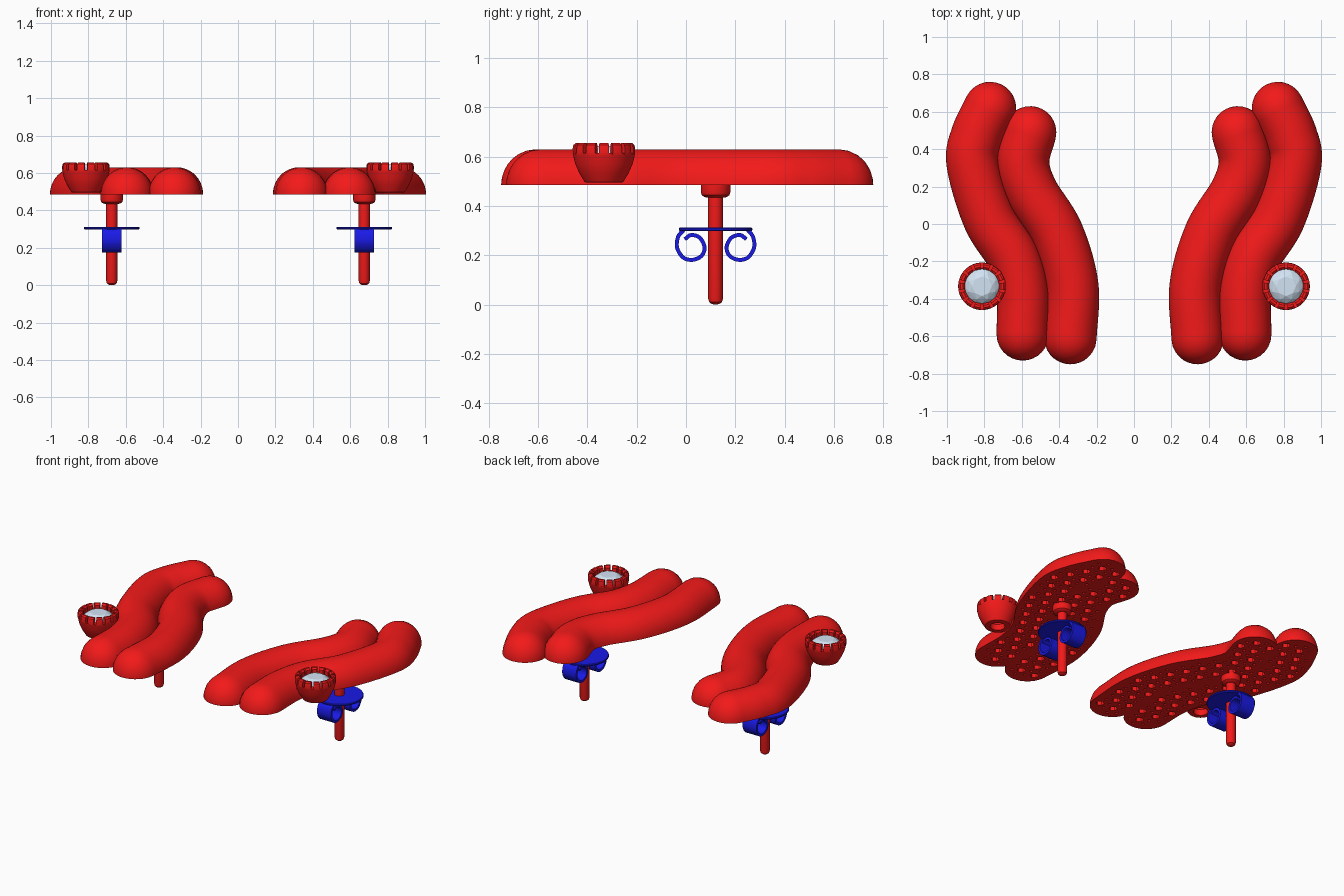
import bpy, bmesh, math
from mathutils import Vector

if "Cube" in bpy.data.objects:
    bpy.data.objects.remove(bpy.data.objects["Cube"])


def material(name, rgb):
    m = bpy.data.materials.new(name)
    m.diffuse_color = (*rgb, 1)
    m.use_nodes = True
    m.node_tree.nodes["Principled BSDF"].inputs["Base Color"].default_value = m.diffuse_color
    return m


RED = material("red", (0.9, 0.01, 0.01))
BLUE = material("blue", (0.01, 0.01, 0.8))
ICE = material("ice", (0.65, 0.77, 0.9))
BASE, R = 0.485, 0.14


def make(name, bm, mat):
    bmesh.ops.remove_doubles(bm, verts=bm.verts, dist=1e-4)
    bmesh.ops.recalc_face_normals(bm, faces=bm.faces)
    me = bpy.data.meshes.new(name)
    bm.to_mesh(me)
    bm.free()
    me.materials.append(mat)
    ob = bpy.data.objects.new(name, me)
    bpy.context.collection.objects.link(ob)
    return ob


def modify(ob, kind, **props):
    mod = ob.modifiers.new(kind.lower(), kind)
    for k, v in props.items():
        setattr(mod, k, v)
    bpy.ops.object.select_all(action='DESELECT')
    bpy.context.view_layer.objects.active = ob
    ob.select_set(True)
    bpy.ops.object.modifier_apply(modifier=mod.name)


def finish(ob, smooth=True):
    # mirror to the other earring of the pair
    modify(ob, 'MIRROR', use_clip=False, use_mirror_merge=False)
    if smooth:
        bpy.ops.object.shade_smooth_by_angle(angle=math.radians(35))


def spline(pts, n=10):
    p = [Vector(q) for q in pts]
    p = [2 * p[0] - p[1]] + p + [2 * p[-1] - p[-2]]
    out = []
    for a, b, c, d in zip(p, p[1:], p[2:], p[3:]):
        for i in range(n):
            t = i / n
            out.append(0.5 * (2 * b + (c - a) * t + (2 * a - 5 * b + 4 * c - d) * t * t
                              + (3 * b - a - 3 * c + d) * t ** 3))
    return out + [p[-2]]


def skin(bm, rings, closed=False, caps=True):
    vs = [[bm.verts.new(c) for c in r] for r in rings]
    n = len(vs[0])
    pairs = list(zip(vs, vs[1:])) + ([(vs[-1], vs[0])] if closed else [])
    for a, b in pairs:
        for i in range(n):
            j = (i + 1) % n
            bm.faces.new((a[i], a[j], b[j], b[i]))
    if caps and not closed:
        bm.faces.new(vs[0])
        bm.faces.new(vs[-1])


def lathe(bm, profile, cx, cy, a0=0.0, a1=math.tau, steps=48):
    full = a1 - a0 > 6.28
    angs = [a0 + (a1 - a0) * i / steps for i in range(steps if full else steps + 1)]
    skin(bm, [[(cx + r * math.cos(a), cy + r * math.sin(a), z) for r, z in profile]
              for a in angs], closed=full)


def half_tube(name, path):
    # half-round tube with domed ends and a flat underside
    t0 = (path[0] - path[1]).normalized()
    t1 = (path[-1] - path[-2]).normalized()
    arc = [math.radians(a) for a in (88, 78, 66, 54, 42, 30, 15)]
    st = [(path[0] + t0 * R * math.sin(a), -t0, math.cos(a)) for a in arc]
    for i, p in enumerate(path):
        d = path[min(i + 1, len(path) - 1)] - path[max(i - 1, 0)]
        st.append((p, d.normalized(), 1))
    st += [(path[-1] + t1 * R * math.sin(a), t1, math.cos(a)) for a in reversed(arc)]
    rings = []
    for p, d, s in st:
        side = Vector((d.y, -d.x))
        ring = []
        for k in range(25):
            a = math.pi * k / 24
            q = p + side * R * s * math.cos(a)
            ring.append((q.x, q.y, BASE + 0.145 * s * math.sin(a)))
        rings.append(ring)
    bm = bmesh.new()
    skin(bm, rings)
    return make(name, bm, RED)


# Twin wavy half-round bands
outer = spline([(.77, .62), (.84, .47), (.862, .32), (.775, .03), (.645, -.18), (.595, -.37), (.595, -.59)])
inner = spline([(.555, .49), (.593, .33), (.545, .17), (.41, -.05), (.33, -.33), (.34, -.61)])
body = half_tube("wavy_body", outer)
band = half_tube("inner_band", inner)
band.hide_render = True
modify(body, 'BOOLEAN', operation='UNION', object=band, solver='EXACT')

# Honeycomb pits and dots in the underside
bm = bmesh.new()


def pit(x, y, r, sides, depth):
    p = Vector((x, y))
    if min((p - q).length for q in outer + inner) > R - r - 0.015:
        return
    skin(bm, [[(x + r * math.cos(math.tau * (k + .5) / sides), y + r * math.sin(math.tau * (k + .5) / sides), z)
               for k in range(sides)] for z in (BASE - 0.02, BASE + depth)])


S = 0.105
for row in range(-9, 10):
    for col in range(12):
        x, y = (col + 0.5 * (row % 2)) * S, row * S * 0.866
        pit(x, y, 0.026, 6, 0.03)
        pit(x + S / 2, y + S * 0.289, 0.01, 8, 0.03)
        pit(x, y + S * 0.577, 0.01, 8, 0.03)
pits = make("pit_cutter", bm, RED)
pits.hide_render = True
modify(body, 'BOOLEAN', operation='DIFFERENCE', object=pits, solver='EXACT')
for helper in (band, pits):
    bpy.data.objects.remove(helper)
finish(body)

# Post with its collar
PX, PY = 0.675, 0.12
bm = bmesh.new()
lathe(bm, [(0, 0), (.015, .002), (.026, .01), (.03, .024), (.03, .434), (.045, .436), (.056, .444),
           (.06, .456), (.06, .49), (0, .49)], PX, PY, steps=32)
finish(make("post", bm, RED))

# Butterfly clutch: round plate and two curled wings
bm = bmesh.new()
lathe(bm, [(.03, .298), (.146, .298), (.149, .302), (.149, .308), (.146, .312), (.03, .312)], PX, PY)
finish(make("clutch_plate", bm, BLUE))
curl = spline([(.13, .302), (.152, .275), (.156, .23), (.13, .19), (.09, .182), (.055, .2),
               (.045, .235), (.065, .272), (.1, .282), (.125, .265)], 5)
bm = bmesh.new()
for sgn in (-1, 1):
    rings = []
    for i, p in enumerate(curl):
        d = (curl[min(i + 1, len(curl) - 1)] - curl[max(i - 1, 0)]).normalized()
        n = Vector((d.y, -d.x)) * 0.008
        rings.append([(PX + w, PY + sgn * (p + n * k).x, (p + n * k).y)
                      for w, k in ((-.052, -1), (.052, -1), (.052, 1), (-.052, 1))])
    skin(bm, rings)
finish(make("clutch_wings", bm, BLUE))

# Notched cup setting
GX, GY, TEETH = 0.813, -0.333, 14
bm = bmesh.new()
lathe(bm, [(.07, .495), (.078, .497), (.1, .533), (.117, .572), (.127, .615), (.094, .615),
           (.08, .58), (.045, .535), (.045, .495)], GX, GY, steps=56)
finish(make("gem_cup", bm, RED))
bm = bmesh.new()
for k in range(TEETH):
    a = math.tau * k / TEETH
    w = math.tau / TEETH * 0.36
    lathe(bm, [(.1265, .61), (.127, .635), (.124, .648), (.115, .655), (.102, .655), (.091, .645),
               (.091, .61)], GX, GY, a - w, a + w, 4)
finish(make("cup_prongs", bm, RED))

# Brilliant-cut stone
bm = bmesh.new()
for r, z, n, off in ((.052, .644, 8, 0), (.076, .632, 8, .5), (.093, .614, 16, 0), (.093, .609, 16, 0),
                     (.004, .54, 8, 0)):
    for k in range(n):
        a = math.tau * (k + off) / n
        bm.verts.new((GX + r * math.cos(a), GY + r * math.sin(a), z))
bmesh.ops.convex_hull(bm, input=bm.verts)
finish(make("gemstone", bm, ICE), smooth=False)
